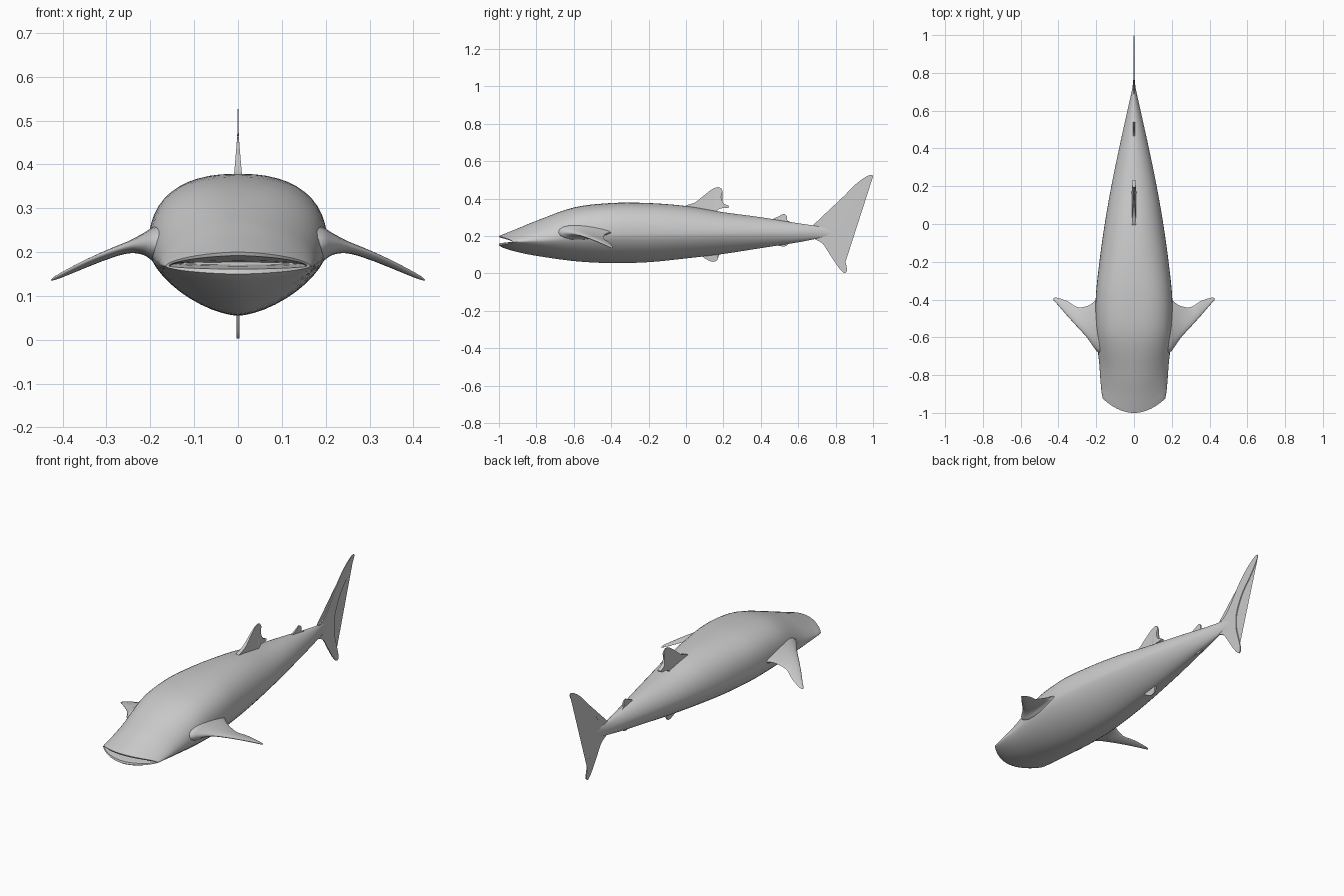
import bpy, bmesh, math

grey = bpy.data.materials.new("shark grey")
grey.diffuse_color = (0.6, 0.6, 0.6, 1)


def spline(pts, n, closed=False):
    """Catmull-Rom resampling of tuples of any length."""
    out, m = [], len(pts)
    for i in range(m if closed else m - 1):
        if closed:
            a, b, c, d = (pts[(i + k) % m] for k in (-1, 0, 1, 2))
        else:
            a, b, c, d = (pts[min(max(i + k, 0), m - 1)] for k in (-1, 0, 1, 2))
        for s in range(n):
            t = s / n
            out.append(tuple(0.5 * (2 * q + (r - p) * t + (2 * p - 5 * q + 4 * r - u) * t * t
                                    + (3 * q - p - 3 * r + u) * t ** 3)
                             for p, q, r, u in zip(a, b, c, d)))
    return out if closed else out + [pts[-1]]


def finish(bm, name, angle=40):
    bmesh.ops.recalc_face_normals(bm, faces=bm.faces)
    me = bpy.data.meshes.new(name)
    bm.to_mesh(me)
    bm.free()
    me.materials.append(grey)
    ob = bpy.data.objects.new(name, me)
    bpy.context.collection.objects.link(ob)
    bpy.ops.object.select_all(action='DESELECT')
    ob.select_set(True)
    bpy.context.view_layer.objects.active = ob
    bpy.ops.object.shade_smooth_by_angle(angle=math.radians(angle))
    return ob


def loft(rings, name, angle=40):
    bm = bmesh.new()
    vs = [[bm.verts.new(p) for p in r] for r in rings]
    n = len(vs[0])
    for a, b in zip(vs, vs[1:]):
        for i in range(n):
            bm.faces.new((a[i], a[(i + 1) % n], b[(i + 1) % n], b[i]))
    bm.faces.new(vs[0])
    bm.faces.new(vs[-1])
    return finish(bm, name, angle)


def body_ring(y, w, top, bot, mid, nu, nl, n=48):
    """Superellipse section, rounder above than below, bowed back at the snout."""
    fade = min(1, max(0, (-0.55 - y) / 0.4))
    ring = []
    for i in range(n):
        a = 2 * math.pi * i / n
        c, s = math.cos(a), math.sin(a)
        e = 2 / (nu if s >= 0 else nl)
        x = w * math.copysign(abs(c) ** e, c)
        z = mid + (top - mid if s >= 0 else bot - mid) * abs(s) ** e
        ring.append((x, y + 0.075 * fade * (x / 0.165) ** 2, z))
    return ring


# Body: y, half width, top, bottom, widest height, upper and lower roundness
body = [
    (-1.00, 0.165, 0.200, 0.150, 0.168, 1.7, 1.7),
    (-0.97, 0.172, 0.212, 0.134, 0.170, 1.8, 1.6),
    (-0.90, 0.178, 0.240, 0.114, 0.174, 1.9, 1.6),
    (-0.80, 0.184, 0.281, 0.094, 0.180, 2.0, 1.6),
    (-0.60, 0.200, 0.352, 0.066, 0.200, 2.4, 1.6),
    (-0.40, 0.203, 0.376, 0.055, 0.210, 2.5, 1.6),
    (-0.20, 0.183, 0.376, 0.060, 0.212, 2.3, 1.6),
    (0.00, 0.155, 0.360, 0.080, 0.212, 2.1, 1.6),
    (0.20, 0.120, 0.327, 0.104, 0.214, 2.0, 1.6),
    (0.40, 0.079, 0.300, 0.135, 0.216, 1.9, 1.7),
    (0.60, 0.035, 0.268, 0.166, 0.217, 1.8, 1.8),
    (0.72, 0.009, 0.250, 0.190, 0.218, 1.8, 1.8),
    (0.79, 0.002, 0.232, 0.205, 0.218, 2.0, 2.0),
]
# Mouth cavity folded back inside the lips
mouth = [
    (-0.90, 0.130, 0.177, 0.171, 0.174, 1.7, 1.7),
    (-0.94, 0.145, 0.181, 0.168, 0.173, 1.7, 1.7),
    (-0.997, 0.158, 0.192, 0.161, 0.168, 1.7, 1.7),
]
loft([body_ring(*s) for s in mouth + spline(body, 5)], "body", 50)

# Pectoral fins: x, leading y, trailing y, height, leading-edge lift, half thickness
pectoral = [
    (0.140, -0.70, -0.38, 0.218, 0.000, 0.050),
    (0.190, -0.68, -0.39, 0.218, 0.000, 0.038),
    (0.215, -0.65, -0.415, 0.218, 0.001, 0.024),
    (0.250, -0.60, -0.435, 0.210, 0.004, 0.013),
    (0.300, -0.545, -0.440, 0.192, 0.006, 0.009),
    (0.350, -0.490, -0.410, 0.171, 0.006, 0.007),
    (0.400, -0.432, -0.392, 0.148, 0.004, 0.005),
    (0.420, -0.410, -0.390, 0.139, 0.002, 0.003),
    (0.426, -0.402, -0.394, 0.136, 0.001, 0.001),
]
for side, label in ((1, "left"), (-1, "right")):
    rings = []
    for x, lead, trail, z, lift, th in spline(pectoral, 4):
        ring = []
        for i in range(20):
            a = 2 * math.pi * i / 20
            c = math.cos(a)
            ring.append((side * x, (lead + trail) / 2 + c * (trail - lead) / 2,
                         z - lift * c + th * math.sin(a) * (1 - 0.35 * c)))
        rings.append(ring)
    loft(rings, label + "_pectoral_fin", 60)


def plate_fin(name, outline, base_z, tip_z, base_half, tip_half):
    """Upright fin on the centre plane, thinning from base to tip."""
    pts = spline(outline, 4, closed=True)
    bm = bmesh.new()
    sides = []
    for s in (1, -1):
        row = []
        for y, z in pts:
            t = min(1, max(0, (z - base_z) / (tip_z - base_z)))
            row.append(bm.verts.new((s * (base_half + (tip_half - base_half) * t), y, z)))
        sides.append(row)
    a, b = sides
    n = len(a)
    caps = [bm.faces.new(a), bm.faces.new(b)]
    for i in range(n):
        bm.faces.new((a[i], a[(i + 1) % n], b[(i + 1) % n], b[i]))
    bmesh.ops.triangulate(bm, faces=caps)
    finish(bm, name)


plate_fin("dorsal_fin", [
    (-0.01, 0.355), (0.05, 0.380), (0.10, 0.420), (0.145, 0.453), (0.178, 0.460), (0.195, 0.440),
    (0.188, 0.410), (0.200, 0.375), (0.230, 0.360), (0.220, 0.349), (0.185, 0.347),
    (0.160, 0.330), (0.150, 0.300), (0.03, 0.310)], 0.34, 0.46, 0.012, 0.002)
plate_fin("second_dorsal_fin", [
    (0.46, 0.285), (0.50, 0.307), (0.523, 0.318), (0.540, 0.305), (0.541, 0.285),
    (0.560, 0.270), (0.48, 0.260)], 0.27, 0.32, 0.006, 0.002)
plate_fin("pelvic_fin", [
    (0.085, 0.095), (0.115, 0.072), (0.145, 0.062), (0.166, 0.070), (0.172, 0.095),
    (0.180, 0.120), (0.10, 0.120)], 0.11, 0.06, 0.007, 0.002)
plate_fin("anal_fin", [
    (0.475, 0.155), (0.505, 0.146), (0.530, 0.145), (0.548, 0.158), (0.550, 0.175),
    (0.49, 0.175)], 0.165, 0.145, 0.005, 0.002)
plate_fin("tail_fin", [
    (0.66, 0.245), (0.73, 0.268), (0.78, 0.320), (0.84, 0.405), (0.90, 0.470), (0.96, 0.515),
    (0.995, 0.526), (0.993, 0.500), (0.945, 0.430), (0.88, 0.355), (0.84, 0.280), (0.822, 0.210),
    (0.83, 0.140), (0.853, 0.060), (0.860, 0.014), (0.843, 0.004), (0.81, 0.040), (0.77, 0.100),
    (0.73, 0.160), (0.66, 0.200)], 0.25, 0.50, 0.003, 0.0015)
